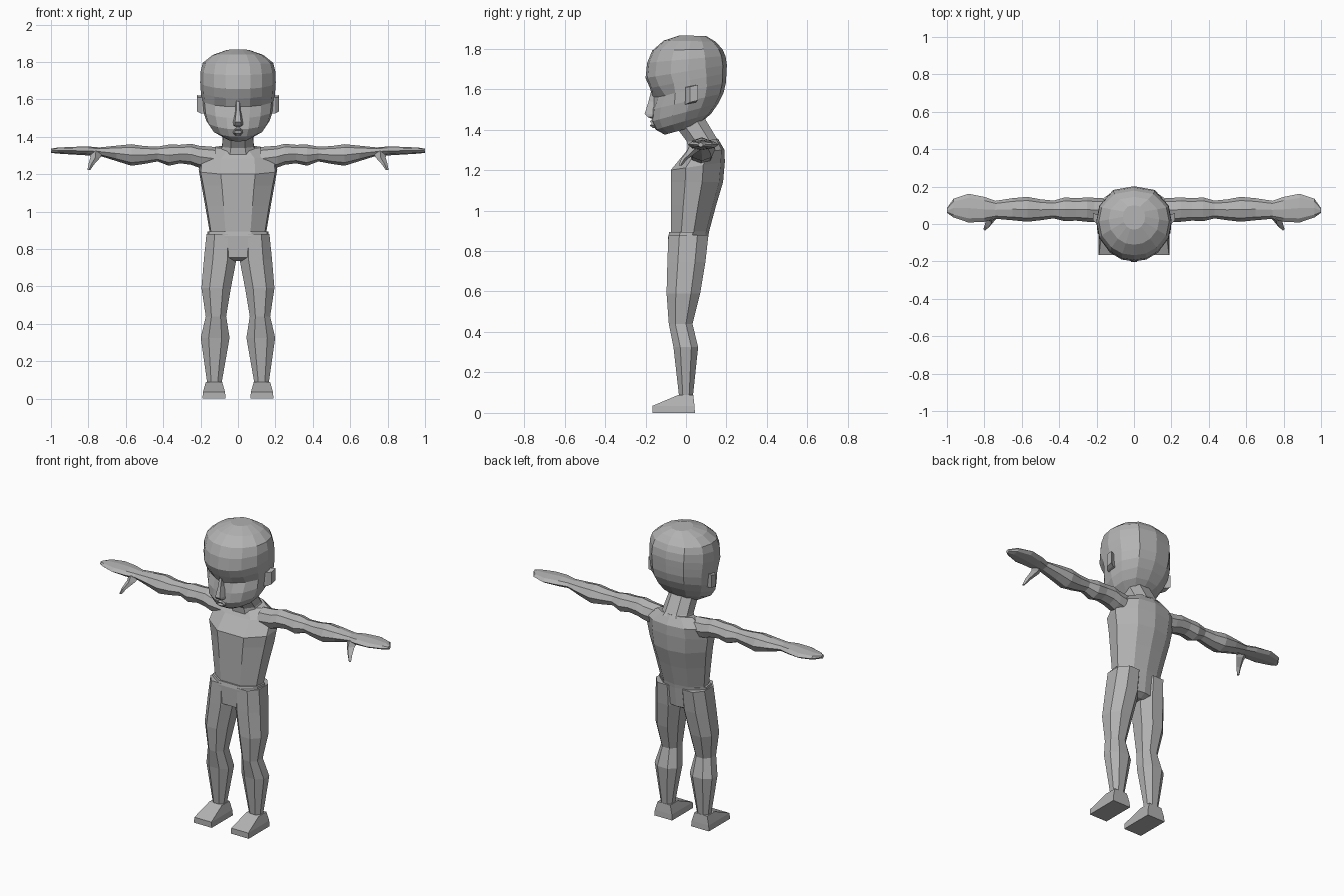
import bpy, bmesh, math

skin = bpy.data.materials.new("plain grey")
skin.diffuse_color = (0.45, 0.45, 0.45, 1)


def loft(name, rings, side=1):
    """Skin a list of equal-length point rings, cap both ends."""
    bm = bmesh.new()
    rows = [[bm.verts.new((x * side, y, z)) for x, y, z in r] for r in rings]
    n = len(rows[0])
    for a, b in zip(rows, rows[1:]):
        for i in range(n):
            j = (i + 1) % n
            bm.faces.new((a[i], a[j], b[j], b[i]))
    bm.faces.new(rows[0])
    bm.faces.new(rows[-1])
    bmesh.ops.recalc_face_normals(bm, faces=bm.faces)
    me = bpy.data.meshes.new(name)
    bm.to_mesh(me)
    bm.free()
    me.materials.append(skin)
    ob = bpy.data.objects.new(name, me)
    bpy.context.collection.objects.link(ob)
    return ob


def whole(half):
    """Complete a half outline (front centre to back centre) by mirroring in x."""
    return half + [(-x, y) for x, y in half[-2:0:-1]]


def level_ring(shape, w, f, b, zf, zb=None, cx=0):
    """Unit shape fitted to half width w, front f, back b; z may tilt front to back."""
    zb = zf if zb is None else zb
    return [(cx + u * w, f + (v + 1) / 2 * (b - f), zf + (v + 1) / 2 * (zb - zf))
            for u, v in shape]


FLAT8 = [(.45, -1), (1, -.45), (1, .45), (.45, 1), (-.45, 1), (-1, .45), (-1, -.45), (-.45, -1)]
BOX = [(1, -1), (1, 1), (-1, 1), (-1, -1)]
HEAD = whole([(0, -1), (.33, -.95), (.64, -.76), (.92, -.38), (1, .05), (.92, .48), (.55, .9), (0, 1)])
BODY = whole([(0, -1), (.44, -1), (.95, -.45), (1, .2), (.55, .85), (0, 1)])

# head: width, front y, back y, front z, back z
head = [level_ring(HEAD, *r) for r in [
    (.07, -.105, .06, 1.375, 1.42), (.14, -.15, .125, 1.40, 1.48),
    (.17, -.17, .16, 1.44, 1.53), (.188, -.166, .185, 1.50, 1.58),
    (.194, -.165, .197, 1.56, 1.63), (.199, -.178, .2, 1.605, 1.68),
    (.202, -.2, .202, 1.655, 1.72), (.2, -.192, .195, 1.73, 1.765),
    (.188, -.167, .178, 1.79, 1.80), (.135, -.11, .145, 1.84, 1.835),
    (.06, -.03, .10, 1.866, 1.862)]]
# sunken eye sockets
for i in (1, 2, 12, 13):
    x, y, z = head[4][i]
    head[4][i] = (x, y + .02, z)
loft("head", head)

# nose and lips
loft("nose", [[(w, -.14, z), (w * .5, y, z), (-w * .5, y, z), (-w, -.14, z)]
              for w, y, z in [(.02, -.165, 1.452), (.034, -.19, 1.462),
                              (.032, -.204, 1.478), (.018, -.185, 1.54), (.016, -.17, 1.60)]])
loft("lips", [[(w, -.14, z), (w * .45, y, z), (-w * .45, y, z), (-w, -.14, z)]
              for w, y, z in [(.02, -.165, 1.408), (.034, -.178, 1.42),
                              (.04, -.17, 1.43), (.03, -.18, 1.44), (.02, -.168, 1.448)]])

# neck
loft("neck", [level_ring(FLAT8, *r) for r in [
    (.1, .01, .165, 1.29, 1.34), (.085, .005, .15, 1.34, 1.36), (.078, -.04, .09, 1.40, 1.46)]])

# torso
loft("torso", [level_ring(BODY, *r) for r in [
    (.15, -.073, .108, .86), (.153, -.075, .115, .90), (.175, -.075, .15, 1.03),
    (.195, -.075, .183, 1.14), (.21, -.075, .192, 1.20, 1.24),
    (.2, -.005, .19, 1.285, 1.30), (.12, .03, .158, 1.335, 1.355)]])

# hips
loft("hips", [level_ring(BODY, *r) for r in [
    (.12, -.05, .06, .735), (.165, -.086, .095, .755),
    (.165, -.088, .11, .87), (.163, -.083, .113, .893)]])

for side, tag in ((1, "left"), (-1, "right")):
    # leg: inner x, outer x, front y, back y, z
    loft(tag + "_leg", [level_ring(FLAT8, (o - i) / 2, f, b, z, cx=(o + i) / 2)
                        for i, o, f, b, z in [
        (.01, .168, -.087, .111, .88), (.008, .182, -.092, .096, .745),
        (.038, .195, -.096, .07, .59), (.063, .172, -.085, .032, .44),
        (.045, .199, -.062, .06, .325), (.088, .164, -.034, .034, .08)]], side)

    # foot
    loft(tag + "_foot", [level_ring(BOX, w, f, b, z, cx=.128) for w, f, b, z in [
        (.062, -.165, .044, 0), (.059, -.165, .042, .035), (.044, -.04, .036, .088)]], side)

    # arm and flat hand: x, bottom z, top z, front y, back y
    arm = []
    for x, z0, z1, f, b in [
        (.12, 1.22, 1.345, .015, .135), (.21, 1.235, 1.352, .01, .14),
        (.25, 1.25, 1.362, .012, .142), (.31, 1.258, 1.357, .018, .138),
        (.37, 1.245, 1.358, .015, .142), (.43, 1.268, 1.347, .03, .125),
        (.50, 1.255, 1.35, .02, .132), (.57, 1.245, 1.36, .012, .145),
        (.65, 1.27, 1.352, .02, .138), (.74, 1.298, 1.343, .028, .124),
        (.80, 1.30, 1.348, .012, .145), (.885, 1.305, 1.346, .008, .162),
        (.965, 1.31, 1.342, .035, .135), (1.0, 1.314, 1.336, .06, .085)]:
        arm.append([(x, (f + b) / 2 + (b - f) / 2 * math.cos(a), (z0 + z1) / 2 + (z1 - z0) / 2 * math.sin(a))
                    for a in (k * math.pi / 4 for k in range(8))])
    loft(tag + "_arm", arm, side)

    # thumb
    loft(tag + "_thumb", [[(x - r, y, z), (x, y - r, z), (x + r, y, z), (x, y + r, z)]
                          for x, y, z, r in [
        (.76, .06, 1.325, .04), (.762, .03, 1.29, .027),
        (.783, -.008, 1.255, .016), (.797, -.028, 1.223, .008)]], side)

    # ear
    loft(tag + "_ear", [[(x, y0, z0), (x, y1, z0 + .01), (x, y1, z1 + .01), (x, y0, z1)]
                        for x, y0, y1, z0, z1 in [
        (.16, -.01, .04, 1.525, 1.61), (.198, 0, .05, 1.525, 1.61),
        (.219, .02, .06, 1.535, 1.612)]], side)
